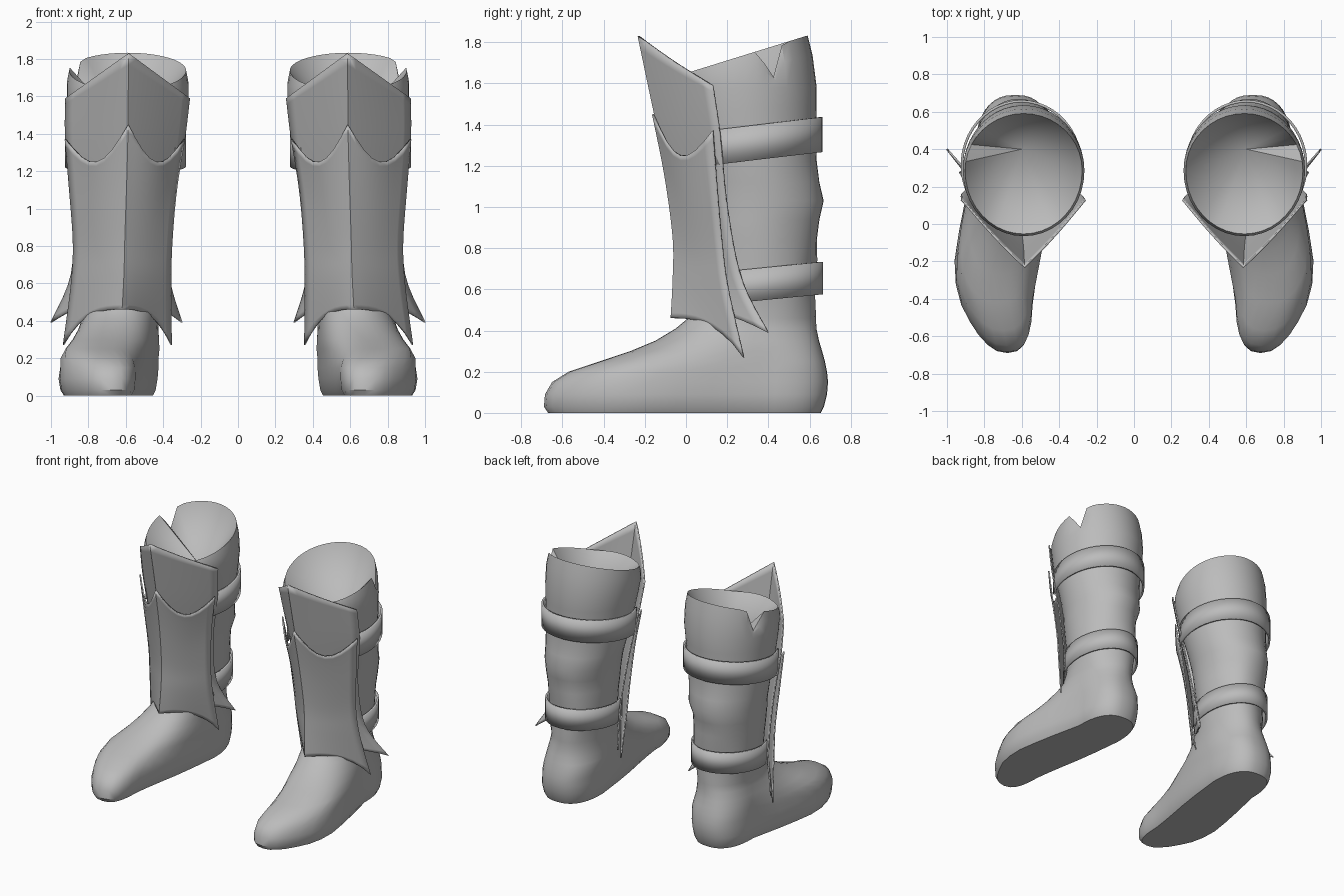
import bpy, bmesh, math
from mathutils import Vector, noise

if "Cube" in bpy.data.objects:
    bpy.data.objects.remove(bpy.data.objects["Cube"])


def make_material(name, value):
    mat = bpy.data.materials.new(name)
    mat.use_nodes = True
    color = (value, value, value, 1)
    mat.diffuse_color = color
    mat.node_tree.nodes["Principled BSDF"].inputs["Base Color"].default_value = color
    return mat


grey = make_material("plain grey", 0.5)

# Boot cross-sections from sole to rim: height, front y, back y, centre x, half width
SECTIONS = [
    (0, -.67, .655, .64, .185), (.03, -.69, .67, .64, .2), (.09, -.685, .685, .64, .21),
    (.15, -.65, .69, .635, .21), (.2, -.57, .685, .635, .21), (.25, -.42, .675, .63, .21),
    (.3, -.27, .66, .63, .21), (.35, -.15, .645, .63, .205), (.41, -.05, .635, .625, .2),
    (.46, .01, .63, .62, .2), (.54, .06, .63, .62, .21), (.64, .08, .635, .62, .22),
    (.74, .08, .63, .62, .225), (.84, .07, .63, .62, .235), (.94, .06, .65, .62, .245),
    (1.03, .05, .675, .615, .255), (1.12, .04, .65, .61, .27), (1.22, .02, .635, .605, .285),
    (1.35, -.02, .63, .6, .3), (1.48, -.05, .635, .595, .315), (1.58, -.065, .635, .59, .325),
]
SIDES = 40
# Depth of the notch cut in the outer rim, by side number
NOTCH = {2: .07, 3: .15, 4: .01}


def lerp(a, b, t):
    return a + (b - a) * t


def section_at(z):
    for low, high in zip(SECTIONS, SECTIONS[1:]):
        if z <= high[0]:
            t = (z - low[0]) / (high[0] - low[0])
            return [lerp(a, b, t) for a, b in zip(low, high)]
    return SECTIONS[-1]


def ring_point(section, angle, grow=0.0):
    z, front, back, cx, half = section
    foot = min(1, max(0, (.5 - z) / .25))
    yc = lerp((front + back) / 2, .36, foot)
    c, s = math.cos(angle), math.sin(angle)
    power = 2 / lerp(2, 2.5, foot)
    reach = back - yc if s > 0 else yc - front
    y = yc + math.copysign(abs(s) ** power, s) * (reach + grow)
    # The forefoot is wider and swings outward, then the toe curves back in
    flare = foot * min(1, max(0, (.36 - y) / .6))
    cx += .1 * flare - .22 * foot * max(0, -.4 - y)
    half = half * (1 + .2 * flare) + grow
    return Vector((cx + math.copysign(abs(c) ** power, c) * half, y, z))


def finish(bm, name, thickness=0):
    bmesh.ops.recalc_face_normals(bm, faces=bm.faces)
    mesh = bpy.data.meshes.new(name)
    bm.to_mesh(mesh)
    bm.free()
    mesh.materials.append(grey)
    obj = bpy.data.objects.new(name, mesh)
    bpy.context.collection.objects.link(obj)
    bpy.ops.object.select_all(action='DESELECT')
    obj.select_set(True)
    bpy.context.view_layer.objects.active = obj
    bpy.ops.object.shade_smooth_by_angle(angle=math.radians(35))
    if thickness:
        solid = obj.modifiers.new("thickness", 'SOLIDIFY')
        solid.thickness = thickness
        solid.offset = 0
    mirror = obj.modifiers.new("pair", 'MIRROR')
    mirror.use_mirror_merge = False
    return obj


def grid(bm, rows, closed=False):
    made = [[bm.verts.new(p) for p in row] for row in rows]
    for a, b in zip(made, made[1:]):
        count = len(a)
        for i in range(count if closed else count - 1):
            j = (i + 1) % count
            bm.faces.new((a[i], a[j], b[j], b[i]))
    return made


# Boots: soft shaft and foot in one skin
rows = []
for section in SECTIONS:
    row = []
    for i in range(SIDES):
        angle = math.tau * i / SIDES
        p = ring_point(section, angle)
        # Creases in the leather around the ankle and calf
        fold = max(0, 1 - abs(p.z - .75) / .5) * max(0, .4 + math.sin(angle))
        push = noise.noise(Vector((p.x * 5, p.y * 5, p.z * 7))) * .022 * fold
        row.append(p + Vector((math.cos(angle), math.sin(angle), 0)) * push)
    rows.append(row)
for height, shrink in ((.6, 0), (1, -.012)):
    row = []
    for i in range(SIDES):
        p = ring_point(SECTIONS[-1], math.tau * i / SIDES, shrink)
        p.y -= .03 * height * max(0, p.y - .3) / .3
        rim = 1.65 + .31 * max(0, p.y) - NOTCH.get(i, 0)
        p.z = lerp(p.z, rim, height)
        row.append(p)
    rows.append(row)
bm = bmesh.new()
rings = grid(bm, rows, closed=True)
bm.faces.new(rings[0])
# Sunken lining inside the rim
centre = bm.verts.new((.6, .4, 1.42))
for i in range(SIDES):
    bm.faces.new((rings[-1][i], rings[-1][(i + 1) % SIDES], centre))
finish(bm, "boots")


def strap(name, bottom, top, tilt):
    rows = []
    for base in (bottom, top):
        row = []
        for i in range(33):
            angle = math.radians(lerp(-35, 215, i / 32))
            p = ring_point(section_at((bottom + top) / 2), angle, .024)
            p.z = base + tilt * (p.y - .2)
            row.append(p)
        rows.append(row)
    bm = bmesh.new()
    grid(bm, rows)
    finish(bm, name, .014)


# Straps around the back of the leg
strap("upper_straps", 1.212, 1.382, .12)
strap("lower_straps", .53, .688, .1)


def smooth_path(points, t):
    # Catmull-Rom curve through the points
    last = len(points) - 1
    k = min(int(t * last), last - 1)
    u = t * last - k
    p = [Vector(points[min(max(k + d, 0), last)]) for d in (-1, 0, 1, 2)]
    return (p[1] * 2 + (p[2] - p[0]) * u + (p[0] * 2 - p[1] * 5 + p[2] * 4 - p[3]) * u ** 2
            + (p[1] * 3 - p[0] - p[2] * 3 + p[3]) * u ** 3) / 2


def shin_plate(name, ridge, edge, dip, curl):
    # ridge holds (x, y, z); edge holds (centre x, half width, y, z)
    rows, steps, across = [], 20, 8
    for r in range(steps + 1):
        t = r / steps
        spine = smooth_path(ridge, t)
        cx, half, y, z = smooth_path(edge, t)
        row = []
        for i in range(-across, across + 1):
            s = abs(i) / across
            side = Vector((cx + math.copysign(half, i), y, z))
            p = spine.lerp(side, s)
            p.z = lerp(spine.z, z, s ** lerp(1, curl, t ** 3))
            bow = math.sin(math.pi * s)
            p.z -= dip * bow * (1 - t) ** 2
            p.y -= .012 * bow
            row.append(p)
        rows.append(row)
    bm = bmesh.new()
    grid(bm, rows)
    finish(bm, name, .01)


# Tall inner plate, then the shorter plate layered over it
shin_plate(
    "inner_shin_plates",
    [(.585, -.23, 1.83), (.59, -.135, 1.38), (.6, -.05, 1), (.61, -.04, .7), (.62, -.05, .52)],
    [(.59, .33, .13, 1.59), (.605, .315, .165, 1.35), (.615, .265, .2, 1),
     (.63, .26, .27, .65), (.65, .35, .4, .39)], 0, 2)
shin_plate(
    "outer_shin_plates",
    [(.587, -.16, 1.45), (.595, -.1, 1.15), (.605, -.06, .85), (.61, -.06, .65), (.62, -.07, .46)],
    [(.605, .318, .13, 1.37), (.615, .285, .15, 1.1), (.617, .263, .175, .82),
     (.625, .265, .205, .6), (.645, .288, .28, .27)], .16, 3)
